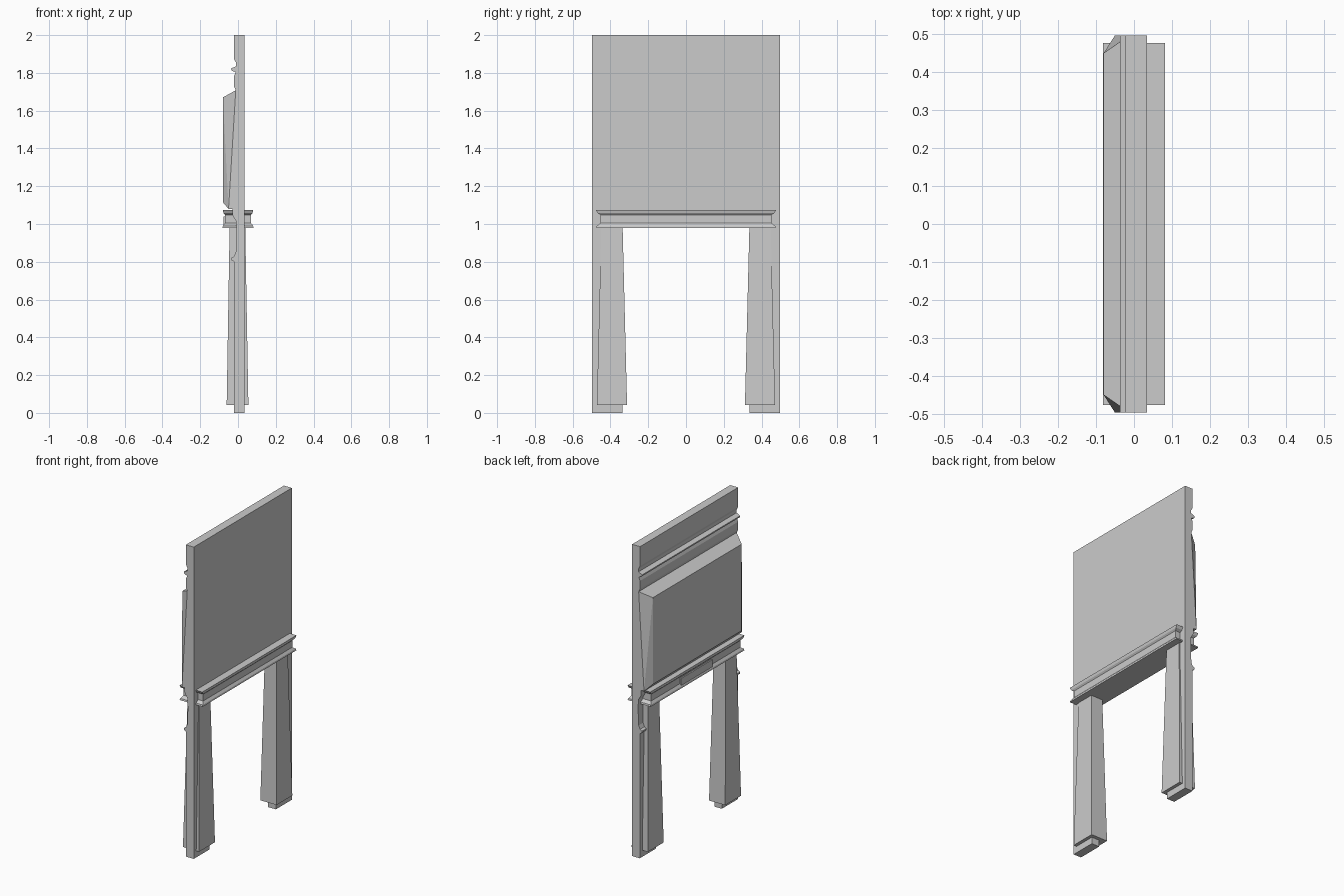
import bpy, bmesh

if "Cube" in bpy.data.objects:
    bpy.data.objects.remove(bpy.data.objects["Cube"])

def finish(name, bm):
    bmesh.ops.recalc_face_normals(bm, faces=bm.faces)
    me = bpy.data.meshes.new(name)
    bm.to_mesh(me)
    bm.free()
    ob = bpy.data.objects.new(name, me)
    bpy.context.collection.objects.link(ob)
    return ob

def extrude_profile(name, pts, y0, y1):
    """Extrude an (x, z) outline along y."""
    bm = bmesh.new()
    f = bm.faces.new([bm.verts.new((x, y0, z)) for x, z in pts])
    r = bmesh.ops.extrude_face_region(bm, geom=[f])
    verts = [v for v in r["geom"] if isinstance(v, bmesh.types.BMVert)]
    bmesh.ops.translate(bm, verts=verts, vec=(0, y1 - y0, 0))
    return finish(name, bm)

def stack(name, rings):
    """Loft rectangles given as (x0, x1, y0, y1, z)."""
    bm = bmesh.new()
    loops = [[bm.verts.new((x, y, z)) for x, y in
              ((x0, y0), (x1, y0), (x1, y1), (x0, y1))]
             for x0, x1, y0, y1, z in rings]
    for a, b in zip(loops, loops[1:]):
        for i in range(4):
            j = (i + 1) % 4
            bm.faces.new((a[i], a[j], b[j], b[i]))
    bm.faces.new(loops[0])
    bm.faces.new(loops[-1])
    return finish(name, bm)

def mirror_y(ob):
    m = ob.modifiers.new("mirror", "MIRROR")
    m.use_axis = (False, True, False)

BACK, EDGE = 0.034, 0.497

# Upper wall, with moulded trim and a recess for the raised panel
extrude_profile("upper_wall", [
    (BACK, 1.03), (BACK, 2.0), (-0.022, 2.0), (-0.022, 1.875), (-0.011, 1.855),
    (-0.011, 1.835), (-0.037, 1.823), (-0.035, 1.813), (-0.013, 1.803),
    (-0.022, 1.78), (-0.022, 1.73), (-0.012, 1.708), (0.01, 1.69),
    (0.01, 1.08), (-0.03, 1.08), (-0.03, 1.05), (-0.02, 1.03)], -EDGE, EDGE)

# Raised panel with tapered edges
bm = bmesh.new()
for s in (-1, 1):
    for x, y, z in ((-0.08, 0.45, 1.67), (-0.012, EDGE, 1.708), (0.01, EDGE, 1.69),
                    (-0.08, 0.45, 1.115), (-0.05, EDGE, 1.08), (0.01, EDGE, 1.08)):
        bm.verts.new((x, s * y, z))
bmesh.ops.convex_hull(bm, input=bm.verts)
bmesh.ops.dissolve_limit(bm, angle_limit=0.01, verts=bm.verts, edges=bm.edges)
finish("raised_panel", bm)

# Wall legs, with trim below the lintel
mirror_y(extrude_profile("wall_leg", [
    (BACK, 0), (BACK, 1.04), (-0.025, 1.04), (-0.01, 1.015), (-0.008, 0.95),
    (-0.012, 0.85), (-0.022, 0.828), (-0.036, 0.82), (-0.034, 0.808),
    (-0.02, 0.80), (-0.02, 0)], 0.335, EDGE))

# Tapered pillars around the legs
mirror_y(stack("pillar", [(-0.06, 0.055, 0.312, 0.472, 0.042),
                          (-0.044, 0.038, 0.336, 0.448, 1.0)]))

# Lintel with flanged top and bottom
stack("lintel", [(-x, x, -y, y, z) for x, y, z in (
    (0.082, 0.475, 0.98), (0.08, 0.472, 0.99), (0.069, 0.452, 1.005),
    (0.069, 0.452, 1.048), (0.077, 0.468, 1.058), (0.081, 0.477, 1.075))])

# Plate set in the lintel face
stack("lintel_plate", [(-0.077, -0.06, -0.16, 0.16, z) for z in (0.99, 1.04)])
